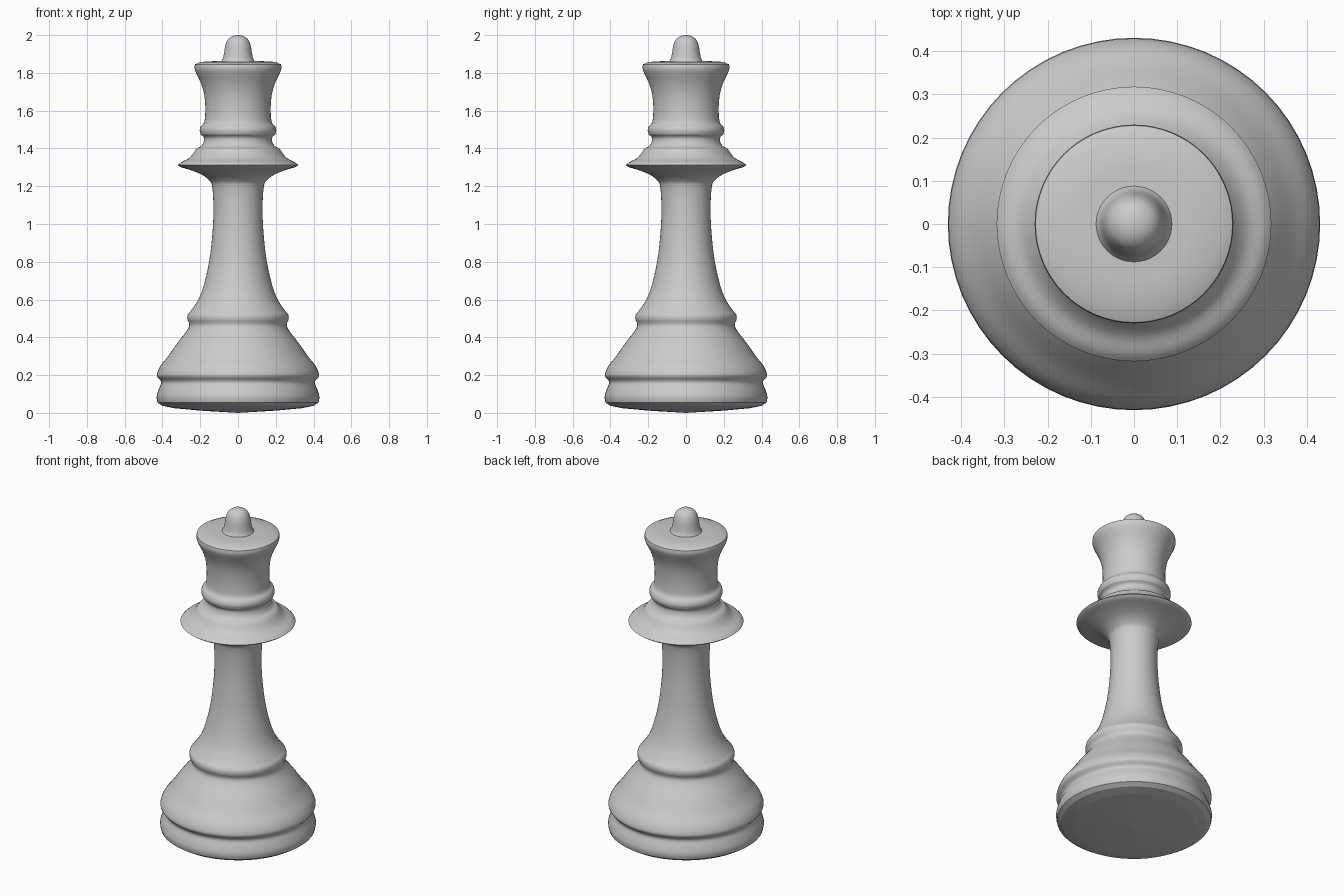
import bpy, bmesh, math
from mathutils import Vector

if "Cube" in bpy.data.objects:
    bpy.data.objects.remove(bpy.data.objects["Cube"], do_unlink=True)

SEGMENTS = 64

grey = bpy.data.materials.new("plain_grey")
grey.use_nodes = True
colour = (0.6, 0.6, 0.6, 1)
grey.diffuse_color = colour
grey.node_tree.nodes["Principled BSDF"].inputs["Base Color"].default_value = colour


def smooth_curve(points, steps):
    """Pass a soft curve through the profile points."""
    pts = [Vector(p) for p in points]
    pts = [pts[0]] + pts + [pts[-1]]
    out = []
    for a, b, c, d in zip(pts, pts[1:], pts[2:], pts[3:]):
        for i in range(steps):
            t = i / steps
            out.append(0.5 * (2 * b + (c - a) * t + (2 * a - 5 * b + 4 * c - d) * t ** 2
                              + (3 * b - a - 3 * c + d) * t ** 3))
    return out + [pts[-1]]


def lathe(name, points, steps=3, smooth=True):
    """Spin a (radius, height) profile around the z axis."""
    bm = bmesh.new()
    verts = [bm.verts.new((max(p.x, 0), 0, p.y)) for p in smooth_curve(points, steps)]
    edges = [bm.edges.new(pair) for pair in zip(verts, verts[1:])]
    bmesh.ops.spin(bm, geom=verts + edges, cent=(0, 0, 0), axis=(0, 0, 1),
                   angle=math.tau, steps=SEGMENTS)
    bmesh.ops.remove_doubles(bm, verts=bm.verts, dist=0.0001)
    bmesh.ops.recalc_face_normals(bm, faces=bm.faces)
    # Open shells must still face away from the axis or along their end
    mid = sum(p[1] for p in points) / len(points)
    if sum(f.normal.dot(f.calc_center_median() - Vector((0, 0, mid)))
           for f in bm.faces) < 0:
        bmesh.ops.reverse_faces(bm, faces=bm.faces)
    mesh = bpy.data.meshes.new(name)
    bm.to_mesh(mesh)
    bm.free()
    mesh.materials.append(grey)
    obj = bpy.data.objects.new(name, mesh)
    bpy.context.collection.objects.link(obj)
    bpy.ops.object.select_all(action="DESELECT")
    obj.select_set(True)
    bpy.context.view_layer.objects.active = obj
    if smooth:
        bpy.ops.object.shade_smooth_by_angle(angle=math.radians(40))
    return obj


# Shallow domed underside
lathe("base_underside", [(0, 0), (.2, .012), (.34, .025), (.4, .038), (.426, .055)],
      steps=1, smooth=False)

# Foot with a groove, then the upper ring
lathe("base", [(.426, .055), (.431, .085), (.42, .125), (.406, .163), (.426, .19),
               (.428, .21), (.41, .25), (.37, .3), (.325, .365), (.275, .43),
               (.258, .465), (.268, .495), (.266, .52), (.25, .54)])

# Tapering column flaring into the underside of the collar
lathe("stem", [(.25, .54), (.21, .6), (.18, .68), (.153, .8), (.14, .9), (.132, 1),
               (.13, 1.1), (.137, 1.2), (.152, 1.23), (.19, 1.26), (.25, 1.285),
               (.3, 1.3), (.318, 1.312)])

# Top of the collar, stepping in to the neck
lathe("collar", [(.318, 1.312), (.3, 1.328), (.265, 1.345), (.24, 1.37),
                 (.22, 1.398), (.195, 1.413), (.182, 1.435), (.181, 1.458), (.197, 1.474)])

# Bead and flared head
lathe("head", [(.197, 1.474), (.203, 1.495), (.196, 1.518), (.178, 1.54), (.173, 1.6),
               (.175, 1.65), (.182, 1.7), (.198, 1.75), (.222, 1.8), (.23, 1.825),
               (.228, 1.845)])
lathe("head_top", [(.228, 1.845), (.2, 1.858), (.13, 1.862), (0, 1.864)], steps=1)

# Rounded knob
lathe("knob", [(.088, 1.862), (.079, 1.88), (.073, 1.91), (.067, 1.945), (.056, 1.973),
               (.038, 1.99), (.018, 1.998), (0, 2)])
